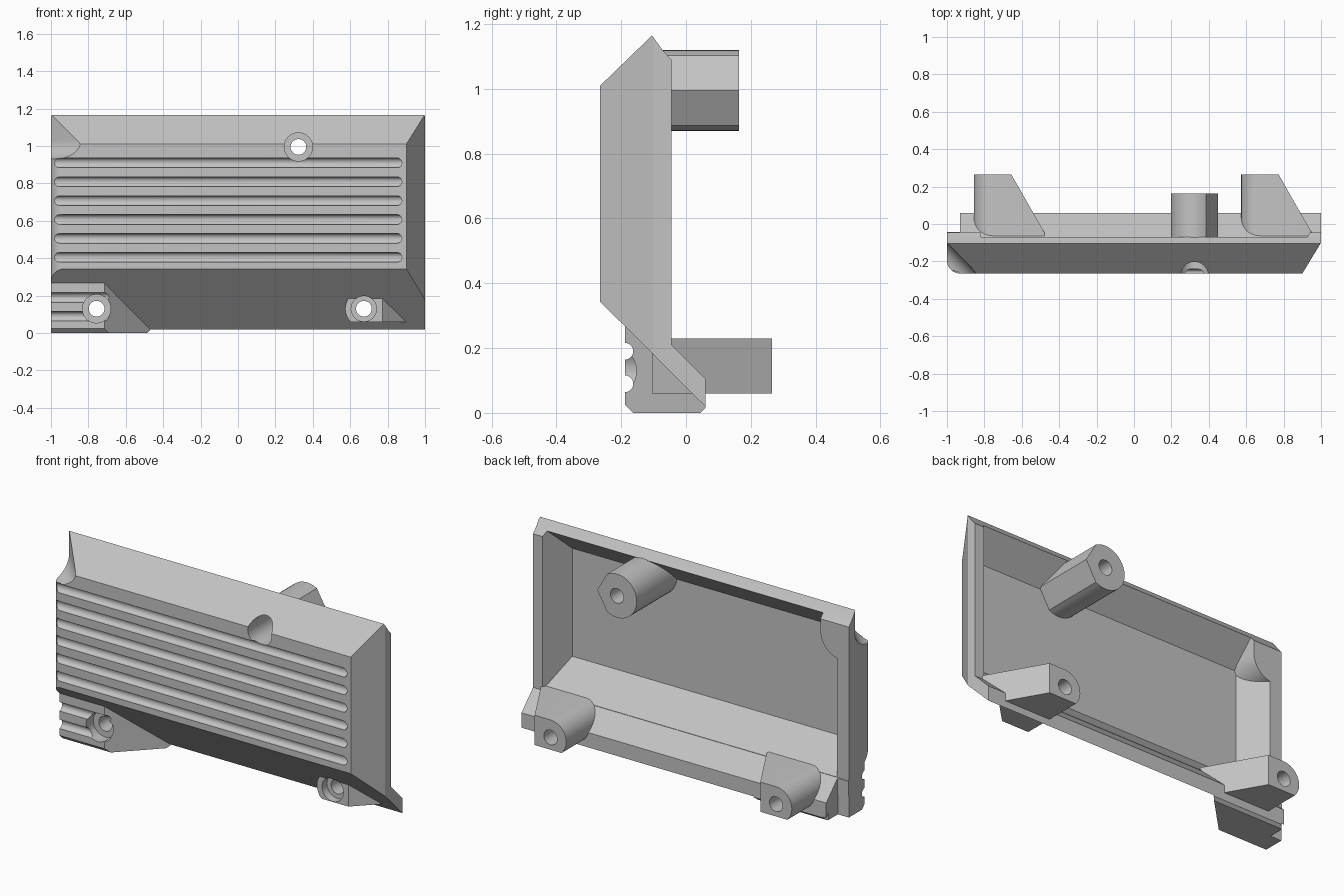
import bpy, bmesh
from math import sin, cos, radians
from mathutils import Matrix

cube = bpy.data.objects.get("Cube")
if cube:
    bpy.data.objects.remove(cube, do_unlink=True)

grey = bpy.data.materials.new("plain_grey")
grey.use_nodes = True
COLOUR = (0.55, 0.55, 0.55, 1)
grey.diffuse_color = COLOUR
grey.node_tree.nodes["Principled BSDF"].inputs["Base Color"].default_value = COLOUR


def arc(cx, cy, r, start, end, n=12):
    angles = [radians(start + (end - start) * i / n) for i in range(n + 1)]
    return [(cx + r * cos(a), cy + r * sin(a)) for a in angles]


def circle(cx, cy, r, n=28):
    return arc(cx, cy, r, 4, 364, n)[:-1]


def loft(name, rings):
    """Close a tube through matching rings of points."""
    bm = bmesh.new()
    rings = [[bm.verts.new(p) for p in ring] for ring in rings]
    bm.faces.new(rings[0])
    bm.faces.new(rings[-1])
    n = len(rings[0])
    for a, b in zip(rings, rings[1:]):
        for i in range(n):
            j = (i + 1) % n
            bm.faces.new((a[i], a[j], b[j], b[i]))
    bmesh.ops.recalc_face_normals(bm, faces=bm.faces)
    mesh = bpy.data.meshes.new(name)
    bm.to_mesh(mesh)
    bm.free()
    mesh.materials.append(grey)
    obj = bpy.data.objects.new(name, mesh)
    bpy.context.collection.objects.link(obj)
    return obj


def prism(name, axis, points, lo=-2, hi=2):
    """Extrude a 2D outline along an axis (outline uses the other two axes in order)."""
    place = {"x": lambda a, b, t: (t, a, b),
             "y": lambda a, b, t: (a, t, b),
             "z": lambda a, b, t: (a, b, t)}[axis]
    return loft(name, [[place(a, b, t) for a, b in points] for t in (lo, hi)])


def combine(obj, tool, operation="DIFFERENCE"):
    """Apply a boolean and discard its tool."""
    mod = obj.modifiers.new("shape", "BOOLEAN")
    mod.operation, mod.object, mod.solver = operation, tool, "EXACT"
    bpy.ops.object.select_all(action="DESELECT")
    bpy.context.view_layer.objects.active = obj
    obj.select_set(True)
    bpy.ops.object.modifier_apply(modifier=mod.name)
    bpy.data.objects.remove(tool, do_unlink=True)


def bore(obj, screw):
    """Screw hole with a wider recess at the front."""
    x, z, floor, wide = SCREWS[screw]
    steps = ((-0.4, wide), (floor, wide), (floor, 0.042), (0.5, 0.042))
    combine(obj, loft("bore", [[(a, y, b) for a, b in circle(x, z, r)] for y, r in steps]))


FRONT, RIM, FOOT = -0.265, -0.045, 0.06
FLOOR = -0.2
# x, z, recess floor, recess radius
SCREWS = {"left_screw": (0.673, 0.13, -0.06, 0.068),
          "right_screw": (-0.756, 0.13, -0.12, 0.076),
          "upper_screw": (0.323, 0.995, -0.05, 0.076)}

# Cover shell: side profile crossed with the plan outline
shell = prism("cover_shell", "x", [
    (FRONT, 0.343), (FRONT, 1.01), (-0.105, 1.165), (-0.07, 1.117),
    (RIM, 1.09), (RIM, 0.21), (FOOT, 0.105), (FOOT, 0.02)])
plan = arc(-0.93, -0.195, 0.07, 180, 270, 10) + [
    (0.9, FRONT), (1, -0.1), (1, 0.3), (-0.93, 0.3), (-0.93, RIM + 0.003), (-1, RIM + 0.003)]
combine(shell, prism("plan", "z", plan), "INTERSECT")

# Hollow inside with sloping walls
hollow = prism("hollow", "x", [
    (FLOOR, 0.367), (FLOOR, 0.985), (0, 1.185), (0.3, 1.185), (0.3, -0.133)])
combine(hollow, prism("hollow_plan", "z", [
    (-0.835, -0.4), (-0.835, FLOOR), (-0.925, RIM), (-0.925, 0.4),
    (0.94, 0.4), (0.94, RIM), (0.86, FLOOR), (0.86, -0.4)]), "INTERSECT")

# Rounded thickening kept behind the slanted corner
combine(hollow, prism("corner_fill", "y", arc(-0.95, 1.02, 0.13, -90, 0)
                      + [(-0.82, 1.4), (-1.2, 1.4), (-1.2, 0.89)]))
combine(shell, hollow)

# Slanted corner with a rounded foot, cut diagonally in plan
wedge = prism("corner_wedge", "y", arc(0.1, 1.03, 0.1, 180, 270)
              + [(0.5, 0.93), (0.5, 1.4), (0, 1.4)], -0.6, 0.6)
wedge.data.transform(Matrix.Translation((-0.84, FRONT, 0))
                     @ Matrix.Rotation(radians(224), 4, "Z"))
combine(shell, wedge)

# Six round-ended grooves across the front
for i in range(6):
    z = 0.91 - 0.101 * i
    groove = prism("groove", "y", arc(0.85, z, 0.026, -90, 90)
                   + arc(-0.955, z, 0.026, 90, 270), -0.5, -0.2)
    combine(groove, prism("groove_round", "x", circle(FRONT, z, 0.027)), "INTERSECT")
    combine(shell, groove)

for screw in SCREWS:
    bore(shell, screw)
parts = [shell]

# Ribbed corner block under the slope
block = prism("corner_block", "z", [
    (-1, -0.188), (-0.715, -0.188), (-0.47, FOOT), (-0.91, FOOT), (-0.93, 0.04),
    (-0.93, RIM), (-1, RIM)])
combine(block, prism("block_side", "x", [
    (-0.2, 0.037), (-0.163, 0), (0.045, 0), (0.065, 0.02), (0.065, 0.03), (-0.2, 0.295)]),
    "INTERSECT")
bore(block, "right_screw")
for z in (0.19, 0.09):
    combine(block, prism("rib_gap", "x", circle(-0.189, z, 0.026), -2, -0.6))
parts.append(block)

# Tapered lower screw posts
for side in ("left_screw", "right_screw"):
    x, z = SCREWS[side][:2]
    outline = arc(x, z, 0.1, 90, 225) + [(x + 0.4, 0.06), (x + 0.4, 0.23)]
    post = prism(side + "_post", "y", outline)
    combine(post, prism("post_plan", "z", [
        (x - 0.2, 0.265), (x + 0.1, 0.265), (x + 0.277, RIM), (x + 0.277, -0.3),
        (x - 0.2, -0.3)]), "INTERSECT")
    combine(post, prism("post_side", "x", [(-0.2, 0.3), (0.1, 0), (0.5, 0), (0.5, 0.3)]),
            "INTERSECT")
    bore(post, side)
    parts.append(post)

# Front nub of the left screw
x, z = SCREWS["left_screw"][:2]
nub = prism("screw_nub", "y", arc(x, z, 0.1, 90, 225) + [(x + 0.4, 0.06), (x + 0.4, 0.23)])
combine(nub, prism("nub_plan", "z", [
    (x - 0.2, -0.105), (x + 0.1, -0.105), (x + 0.24, 0.035), (x - 0.2, 0.035)]), "INTERSECT")
combine(nub, prism("nub_side", "x", [(-0.2, 0.3), (0.1, 0), (-0.2, 0)]), "INTERSECT")
bore(nub, "left_screw")
parts.append(nub)

# Upper screw post, pointed on one side
x, z = SCREWS["upper_screw"][:2]
upper = prism("upper_screw_post", "y", arc(x, z, 0.125, 60, 300, 24) + [(x + 0.125, z)])
combine(upper, prism("upper_side", "x", [
    (-0.22, 0.8), (-0.22, 1.03), (-0.09, 1.16), (0.163, 1.16), (0.163, 0.8)]), "INTERSECT")
bore(upper, "upper_screw")
parts.append(upper)

# Smooth the round surfaces, keep the edges sharp
bpy.ops.object.select_all(action="DESELECT")
for part in parts:
    part.select_set(True)
bpy.context.view_layer.objects.active = shell
bpy.ops.object.shade_smooth_by_angle(angle=radians(25))
